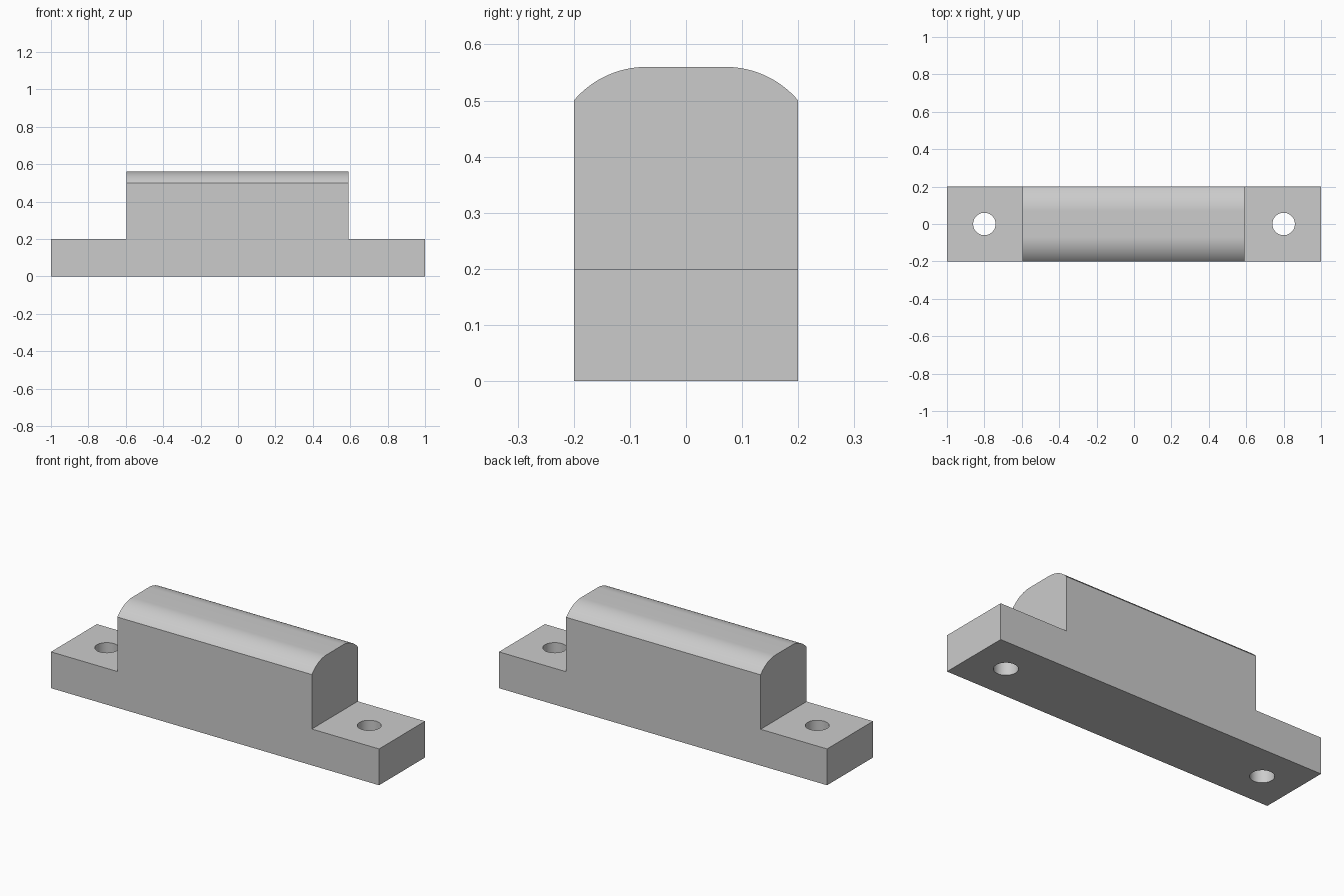
import bpy, bmesh, math

cube = bpy.data.objects.get("Cube")
if cube:
    bpy.data.objects.remove(cube, do_unlink=True)

grey = bpy.data.materials.new("light_grey")
grey.use_nodes = True
colour = (0.6, 0.6, 0.6, 1)
grey.diffuse_color = colour
grey.node_tree.nodes["Principled BSDF"].inputs["Base Color"].default_value = colour


def extrude_x(name, profile, x0, x1):
    """Solid from a closed (y, z) profile swept along x."""
    bm = bmesh.new()
    face = bm.faces.new([bm.verts.new((x0, y, z)) for y, z in profile])
    swept = bmesh.ops.extrude_face_region(bm, geom=[face])["geom"]
    verts = [g for g in swept if isinstance(g, bmesh.types.BMVert)]
    bmesh.ops.translate(bm, verts=verts, vec=(x1 - x0, 0, 0))
    bmesh.ops.recalc_face_normals(bm, faces=bm.faces)
    mesh = bpy.data.meshes.new(name)
    bm.to_mesh(mesh)
    bm.free()
    obj = bpy.data.objects.new(name, mesh)
    bpy.context.collection.objects.link(obj)
    mesh.materials.append(grey)
    return obj


def combine(target, tool, operation):
    """Apply a boolean and discard the tool."""
    mod = target.modifiers.new(operation.lower(), "BOOLEAN")
    mod.operation, mod.object, mod.solver = operation, tool, "EXACT"
    bpy.context.view_layer.objects.active = target
    bpy.ops.object.modifier_apply(modifier=mod.name)
    bpy.data.objects.remove(tool, do_unlink=True)


half = 0.2

# Flat mounting base
block = extrude_x("mounting_block", [(-half, 0), (half, 0), (half, 0.2), (-half, 0.2)], -1, 1)

# Raised body with two rounded shoulders and a flat crown
top, shoulder, radius, steps = 0.56, 0.5, 0.17, 16
sweep = math.acos(1 - (top - shoulder) / radius)
flat = half - radius * math.sin(sweep)
arc = [(flat + radius * math.sin(a), top - radius * (1 - math.cos(a)))
       for a in (sweep * (1 - i / steps) for i in range(steps + 1))]
profile = [(-half, 0), (half, 0)] + arc + [(-y, z) for y, z in reversed(arc)]
combine(block, extrude_x("raised_body", profile, -0.595, 0.59), "UNION")

# Bolt hole through each end
for x in (-0.8, 0.8):
    bpy.ops.mesh.primitive_cylinder_add(vertices=48, radius=0.06, depth=1, location=(x, 0, 0))
    drill = bpy.context.object
    drill.name = "hole_cutter"
    drill.hide_render = True
    drill.data.materials.append(grey)
    combine(block, drill, "DIFFERENCE")

# Smooth curves, crisp edges
bpy.ops.object.select_all(action="DESELECT")
block.select_set(True)
bpy.context.view_layer.objects.active = block
bpy.ops.object.shade_smooth_by_angle(angle=math.radians(30))
